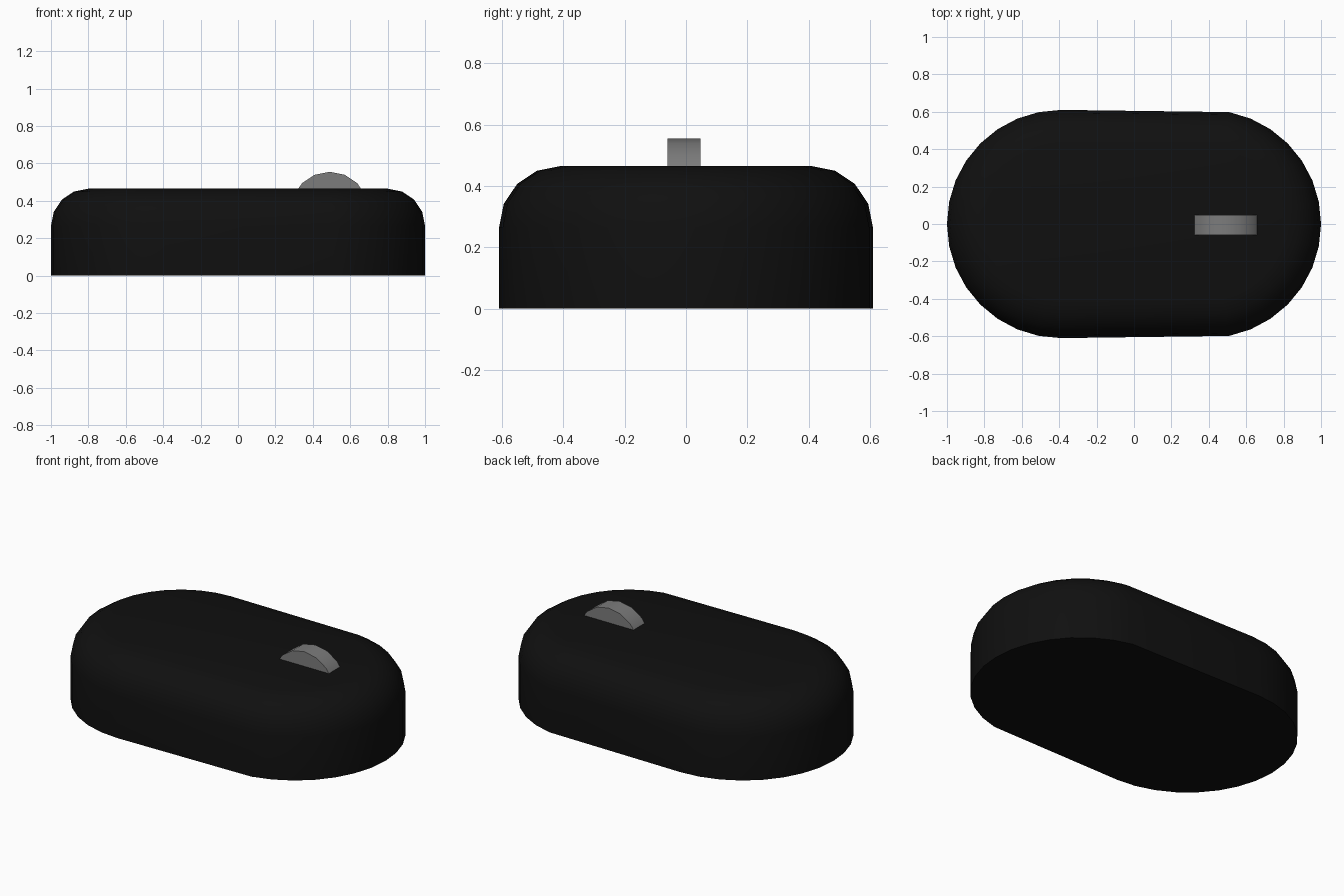
import bpy
import bmesh
from math import sin, cos, pi, radians

if "Cube" in bpy.data.objects:
    bpy.data.objects.remove(bpy.data.objects["Cube"], do_unlink=True)

HALF_SPAN, RADIUS = 0.39, 0.61      # end-cap centre and radius
HEIGHT, ROUND = 0.465, 0.2          # body height and top edge rounding


def material(name, value):
    mat = bpy.data.materials.new(name)
    mat.use_nodes = True
    colour = (value, value, value, 1)
    mat.diffuse_color = colour
    bsdf = mat.node_tree.nodes["Principled BSDF"]
    bsdf.inputs["Base Color"].default_value = colour
    bsdf.inputs["Roughness"].default_value = 0.6
    return mat


def smooth(obj, angle):
    bpy.ops.object.select_all(action='DESELECT')
    obj.select_set(True)
    bpy.context.view_layer.objects.active = obj
    bpy.ops.object.shade_smooth_by_angle(angle=radians(angle))


def outline(radius):
    """Rounded-end outline of 32 points; the left cap holds both tangent points."""
    points = []
    for i in range(32):
        a = 2 * pi * i / 32
        centre = -HALF_SPAN if 8 <= i <= 24 else HALF_SPAN
        points.append((centre + radius * cos(a), radius * sin(a)))
    return points


# Body: stacked outlines that draw inward over the rounded top edge
levels = [(RADIUS, 0)]
for k in range(5):
    t = k * pi / 8
    levels.append((RADIUS - ROUND * (1 - cos(t)), HEIGHT - ROUND * (1 - sin(t))))

bm = bmesh.new()
rings = [[bm.verts.new((x, y, z)) for x, y in outline(r)] for r, z in levels]
for low, high in zip(rings, rings[1:]):
    for i in range(len(low)):
        j = (i + 1) % len(low)
        bm.faces.new((low[i], low[j], high[j], high[i]))
bm.faces.new(rings[-1])
bm.faces.new(rings[0][::-1])
mesh = bpy.data.meshes.new("body")
bm.to_mesh(mesh)
bm.free()
body = bpy.data.objects.new("body", mesh)
bpy.context.collection.objects.link(body)
mesh.materials.append(material("black plastic", 0.005))
smooth(body, 40)

# Scroll wheel: sunk into the top, axle across the body
bpy.ops.mesh.primitive_cylinder_add(vertices=16, radius=0.21, depth=0.108,
                                    location=(0.49, -0.006, 0.345),
                                    rotation=(pi / 2, 0, 0))
wheel = bpy.context.object
wheel.name = wheel.data.name = "scroll_wheel"
wheel.data.materials.append(material("grey rubber", 0.2))
smooth(wheel, 40)
